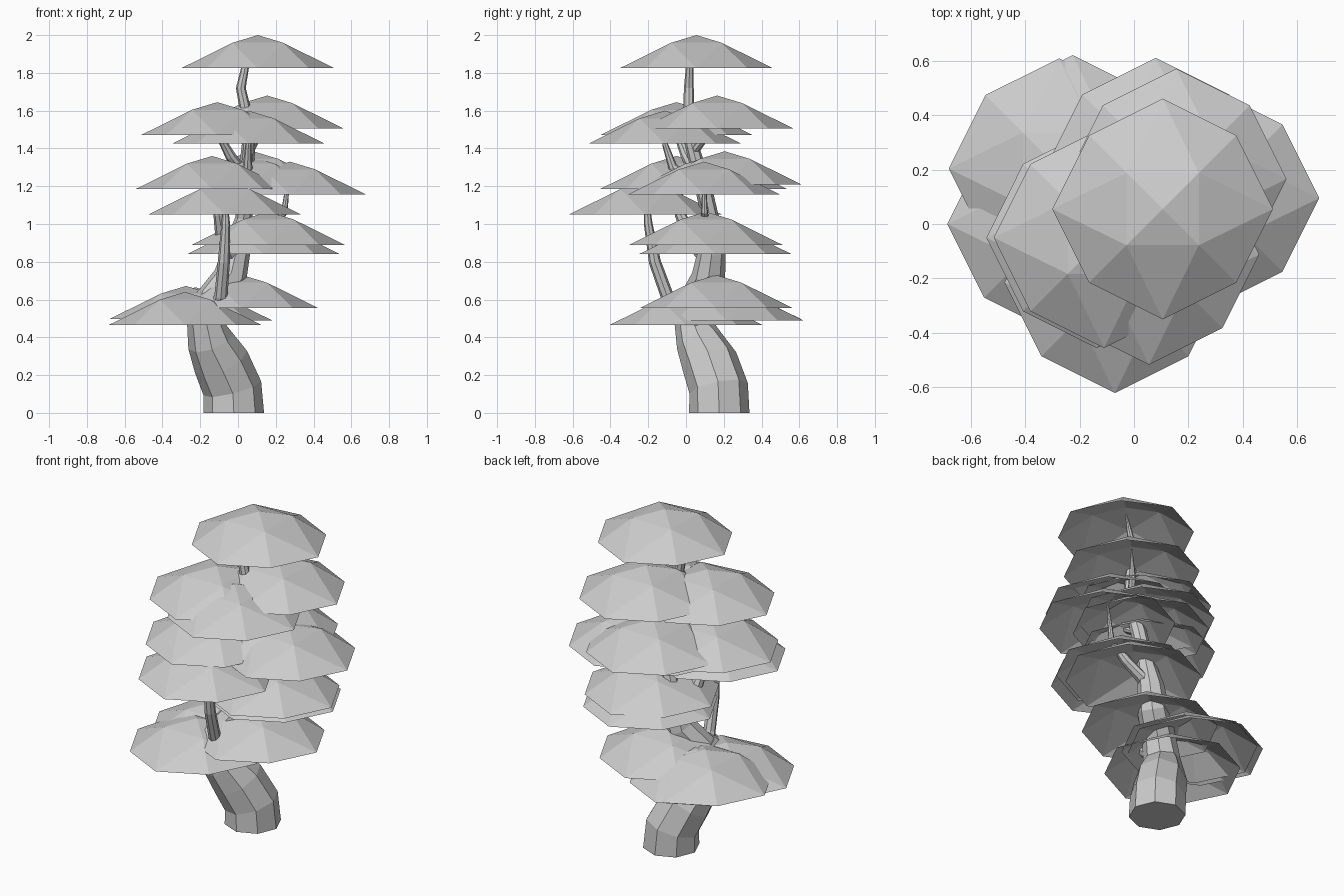
import bpy, bmesh, math
from mathutils import Vector


def finish(name, bm):
    bmesh.ops.recalc_face_normals(bm, faces=bm.faces)
    mesh = bpy.data.meshes.new(name)
    bm.to_mesh(mesh)
    bm.free()
    obj = bpy.data.objects.new(name, mesh)
    bpy.context.collection.objects.link(obj)
    return obj


def foliage_mesh(r=0.405, h=0.175):
    """Open faceted cap: apex, ring of four, rim of eight."""
    bm = bmesh.new()
    apex = bm.verts.new((0, 0, h))
    ring, rim = [], []
    for i in range(4):
        a = math.pi / 4 + i * math.pi / 2
        ring.append(bm.verts.new((0.188 * math.cos(a), 0.188 * math.sin(a), h * 0.77)))
    for i in range(8):
        a = i * math.pi / 4
        k = r if i % 2 == 0 else r * 0.943
        rim.append(bm.verts.new((k * math.cos(a), k * math.sin(a), 0)))
    for i in range(4):
        n = (i + 1) % 4
        o = [rim[(2 * i + j) % 8] for j in range(3)]
        bm.faces.new((apex, ring[i], ring[n]))
        bm.faces.new((ring[i], o[0], o[1]))
        bm.faces.new((ring[i], o[1], o[2]))
        bm.faces.new((ring[i], o[2], ring[n]))
    for f in bm.faces:
        if f.normal.z < 0:
            f.normal_flip()
    mesh = bpy.data.meshes.new("foliage_cap")
    bm.to_mesh(mesh)
    bm.free()
    return mesh


def limb(name, points, sides=8):
    """Tapered faceted limb through (x, y, z, radius) points."""
    bm = bmesh.new()
    pos = [Vector(p[:3]) for p in points]
    rings = []
    for i, p in enumerate(points):
        if i == 0:
            t = Vector((0, 0, 1))
        else:
            t = pos[min(i + 1, len(pos) - 1)] - pos[i - 1]
        q = Vector((0, 0, 1)).rotation_difference(t.normalized())
        ring = []
        for k in range(sides):
            a = 2 * math.pi * k / sides
            ring.append(bm.verts.new(
                pos[i] + q @ Vector((p[3] * math.cos(a), p[3] * math.sin(a), 0))))
        rings.append(ring)
    for a, b in zip(rings, rings[1:]):
        for k in range(sides):
            n = (k + 1) % sides
            bm.faces.new((a[k], a[n], b[n], b[k]))
    bm.faces.new(rings[0])
    bm.faces.new(rings[-1])
    return finish(name, bm)


# Foliage caps: centre x, y and rim height
caps = [
    (0.105, 0.055, 1.825), (0.155, 0.165, 1.505), (-0.11, -0.05, 1.47),
    (0.055, -0.112, 1.425), (0.08, 0.205, 1.21), (0.06, 0.13, 1.185),
    (-0.137, -0.05, 1.185), (0.275, 0.095, 1.155), (-0.07, -0.215, 1.05),
    (0.16, 0.105, 0.89), (0.135, 0.155, 0.84), (0.02, 0.16, 0.555),
    (-0.275, 0.203, 0.497), (-0.225, 0.215, 0.49), (-0.28, 0.0, 0.465),
]
cap = foliage_mesh()
for i, c in enumerate(caps):
    leaf = bpy.data.objects.new(f"foliage_{i + 1}", cap)
    leaf.location = c
    bpy.context.collection.objects.link(leaf)

# Trunk
limb("trunk", [
    (-0.022, 0.176, 0, 0.16), (-0.03, 0.173, 0.13, 0.157), (-0.09, 0.125, 0.27, 0.15),
    (-0.145, 0.07, 0.38, 0.125), (-0.165, 0.045, 0.47, 0.105), (-0.13, 0.06, 0.6, 0.095),
    (-0.04, 0.12, 0.72, 0.09), (-0.01, 0.135, 0.85, 0.075), (0.03, 0.13, 1.03, 0.045),
    (0.04, 0.09, 1.2, 0.045), (0.055, 0.03, 1.42, 0.035), (0.04, 0.015, 1.6, 0.03),
    (0.015, 0.015, 1.72, 0.026), (0.04, 0.02, 1.84, 0.02), (0.1, 0.05, 1.96, 0.005)])

# Branches
limb("front_branch", [
    (-0.13, 0.0, 0.5, 0.05), (-0.09, -0.1, 0.62, 0.035), (-0.075, -0.165, 0.8, 0.032),
    (-0.065, -0.2, 1.0, 0.023), (-0.07, -0.213, 1.2, 0.006)])
limb("left_branch", [
    (-0.02, 0.12, 0.8, 0.05), (-0.08, 0.03, 0.92, 0.04), (-0.1, -0.03, 1.05, 0.03),
    (-0.135, -0.05, 1.34, 0.006)])
limb("right_branch", [
    (0.0, 0.13, 0.85, 0.045), (0.15, 0.11, 0.97, 0.03), (0.245, 0.098, 1.06, 0.018),
    (0.275, 0.095, 1.31, 0.005)])
limb("upper_front_branch", [
    (0.04, 0.08, 1.2, 0.03), (0.05, -0.07, 1.3, 0.026), (0.055, -0.11, 1.42, 0.016),
    (0.055, -0.112, 1.58, 0.004)])
limb("upper_left_branch", [
    (0.045, 0.06, 1.25, 0.032), (-0.04, 0.0, 1.36, 0.028), (-0.1, -0.045, 1.47, 0.018),
    (-0.11, -0.05, 1.62, 0.004)])
limb("upper_back_branch", [
    (0.055, 0.04, 1.38, 0.03), (0.12, 0.13, 1.5, 0.02), (0.155, 0.165, 1.66, 0.004)])
limb("lower_left_branch", [
    (-0.16, 0.05, 0.45, 0.05), (-0.23, 0.02, 0.54, 0.03), (-0.28, 0.0, 0.62, 0.005)])
